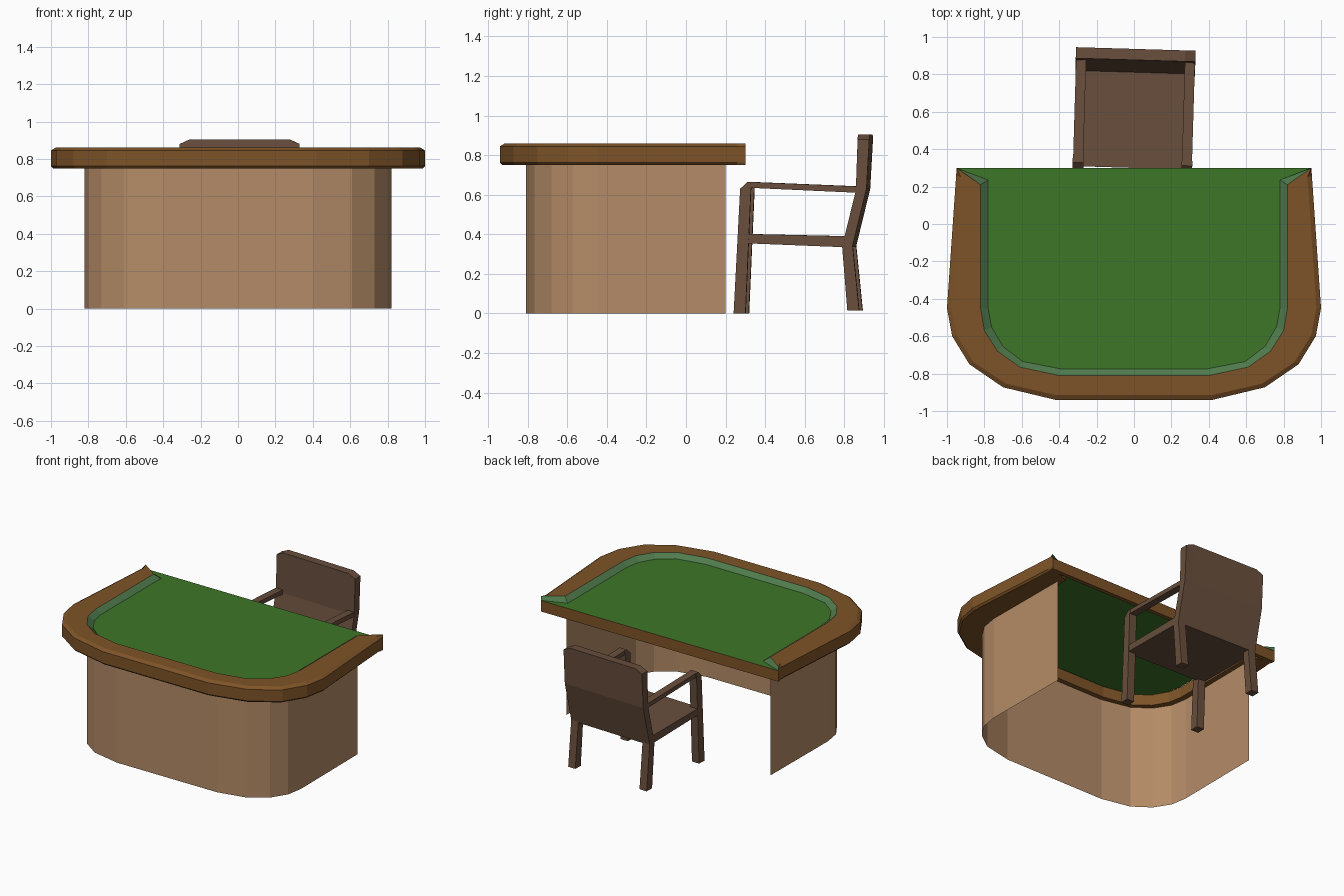
import bpy, bmesh
from mathutils import Matrix, Vector
from math import radians

if "Cube" in bpy.data.objects:
    bpy.data.objects.remove(bpy.data.objects["Cube"])


def material(name, rgb):
    m = bpy.data.materials.new(name)
    m.diffuse_color = (*rgb, 1)
    m.use_nodes = True
    m.node_tree.nodes["Principled BSDF"].inputs["Base Color"].default_value = m.diffuse_color
    return m


WOOD = material("rim_wood", (0.21, 0.088, 0.021))
FELT = material("green_felt", (0.047, 0.18, 0.021))
LIP = material("felt_lip", (0.08, 0.2, 0.075))
PANEL = material("pale_wood", (0.46, 0.26, 0.135))
CHAIR = material("chair_wood", (0.14, 0.077, 0.046))


def finish(bm, name, mats, matrix=None):
    bmesh.ops.recalc_face_normals(bm, faces=bm.faces)
    if matrix:
        bm.transform(matrix)
    me = bpy.data.meshes.new(name)
    bm.to_mesh(me)
    bm.free()
    for m in mats:
        me.materials.append(m)
    ob = bpy.data.objects.new(name, me)
    bpy.context.collection.objects.link(ob)
    return ob


def loft(name, rings, mats, closed=True, caps=True, second=None, matrix=None):
    """Skin matching rings; strip number `second` takes the second material."""
    bm = bmesh.new()
    vs = [[bm.verts.new(p) for p in r] for r in rings]
    n = len(rings[0])
    for a, b in zip(vs, vs[1:]):
        for i in range(n if closed else n - 1):
            j = (i + 1) % n
            f = bm.faces.new((a[i], a[j], b[j], b[i]))
            f.material_index = int(i == second)
    if caps:
        bm.faces.new(vs[0])
        bm.faces.new(vs[-1])
    bmesh.ops.remove_doubles(bm, verts=bm.verts, dist=0.0005)
    return finish(bm, name, mats, matrix)


def mirrored(half):
    return half + [(-x, y) for x, y in reversed(half)]


# Table outlines from the back right corner round to the front, then mirrored
outer = mirrored([(.948, .30), (.951, .26), (1.0, -.45), (.972, -.60),
                  (.88, -.75), (.70, -.873), (.42, -.94)])
inner = mirrored([(.948, .30), (.82, .21), (.82, -.45), (.80, -.57),
                  (.73, -.68), (.61, -.765), (.40, -.81)])
lip = mirrored([(.948, .30), (.78, .235), (.78, -.45), (.762, -.55),
                (.70, -.655), (.595, -.735), (.39, -.775)])


# Padded rim with green inner slope
def rim_section(o, i, l):
    o, i = Vector(o), Vector(i)
    d = (i - o).normalized() if (i - o).length > 0 else Vector((0, 0))
    a, b = o + d * .012, o + d * .025
    return [(*a, .75), (*o, .762), (*o, .845), (*b, .86),
            (*i, .86), (*l, .828), (*l, .75)]


loft("table_rim", [rim_section(*s) for s in zip(outer, inner, lip)],
     [WOOD, LIP], caps=False, second=4)

# Felt playing surface
bm = bmesh.new()
bm.faces.new([bm.verts.new((x, y, .83)) for x, y in reversed(lip)])
felt = finish(bm, "felt_surface", [FELT])

# Back edge board
loft("back_edge", [[(x, .27, .75), (x, .30, .75), (x, .30, .829), (x, .27, .829)]
                   for x in (-.945, .945)], [WOOD])

# U-shaped base panel
base = [(.815, .20)] + inner[2:-2] + [(-.815, .20)]
loft("base_panel", [[(x, y, 0), (x, y, .755)] for x, y in base],
     [PANEL], closed=False, caps=False)

# Chair, turned slightly about its own centre
TURN = (Matrix.Translation((0, .6, 0)) @ Matrix.Rotation(radians(-1.7), 4, 'Z')
        @ Matrix.Translation((0, -.6, 0)))


def chair_part(name, profile, x0, x1):
    loft(name, [[(x, y, z) for y, z in profile] for x in (x0, x1)],
         [CHAIR], matrix=TURN)


front_leg = [(.25, 0), (.31, 0), (.338, .635), (.345, .66), (.32, .665), (.283, .63)]
rear_leg = [(.825, .015), (.885, .015), (.85, .36), (.797, .36)]
arm = [(.32, .665), (.88, .642), (.875, .61), (.33, .635)]
seat = [(.30, .355), (.80, .335), (.85, .335), (.83, .39), (.30, .402)]

for side, s in (("left", -1), ("right", 1)):
    chair_part(side + "_front_leg", front_leg, s * .262, s * .32)
    chair_part(side + "_rear_leg", rear_leg, s * .262, s * .32)
    chair_part(side + "_armrest", arm, s * .264, s * .318)
chair_part("seat", seat, -.318, .318)


# Backrest with clipped top corners
def back_section(x, top):
    return [(x, y, z) for y, z in [(.80, .345), (.85, .335), (.922, .63), (.936, top),
                                   (.877, top), (.868, .62)]]


loft("backrest", [back_section(x, t) for x, t in
                  ((-.32, .88), (-.265, .905), (.265, .905), (.32, .88))],
     [CHAIR], matrix=TURN)
